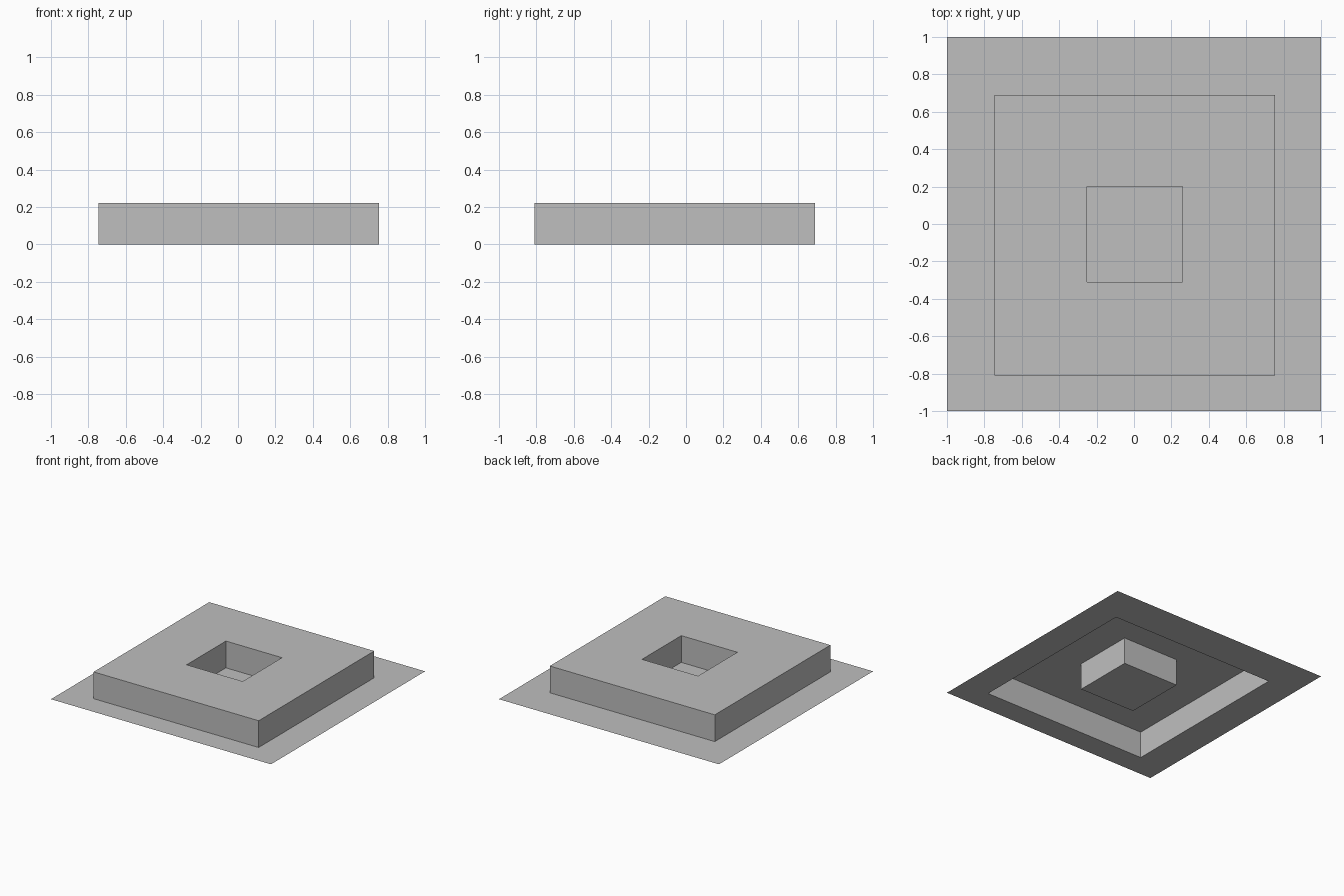
import bpy
import bmesh

cube = bpy.data.objects.get("Cube")
if cube:
    bpy.data.objects.remove(cube, do_unlink=True)

HEIGHT = 0.22
OUTER = (-1, 1, -1, 1)
BLOCK = (-0.745, 0.755, -0.81, 0.69)
PIT = (-0.25, 0.26, -0.31, 0.20)

grey = bpy.data.materials.new("light_grey")
grey.use_nodes = True
colour = (0.52, 0.52, 0.52, 1)
grey.diffuse_color = colour
grey.node_tree.nodes["Principled BSDF"].inputs["Base Color"].default_value = colour

bm = bmesh.new()


def rectangle(bounds, z):
    """Add a counter-clockwise ring of four corners."""
    x0, x1, y0, y1 = bounds
    corners = ((x0, y0), (x1, y0), (x1, y1), (x0, y1))
    return [bm.verts.new((x, y, z)) for x, y in corners]


# One folded sheet: flange, block walls, block top, pit walls
rings = [
    rectangle(OUTER, 0),
    rectangle(BLOCK, 0),
    rectangle(BLOCK, HEIGHT),
    rectangle(PIT, HEIGHT),
    rectangle(PIT, 0),
]
for a, b in zip(rings, rings[1:]):
    for i in range(4):
        j = (i + 1) % 4
        bm.faces.new((a[i], a[j], b[j], b[i]))

# Pit floor
bm.faces.new(rings[-1])

mesh = bpy.data.meshes.new("raised_plate")
bm.to_mesh(mesh)
bm.free()
mesh.materials.append(grey)
plate = bpy.data.objects.new("raised_plate", mesh)
bpy.context.collection.objects.link(plate)
